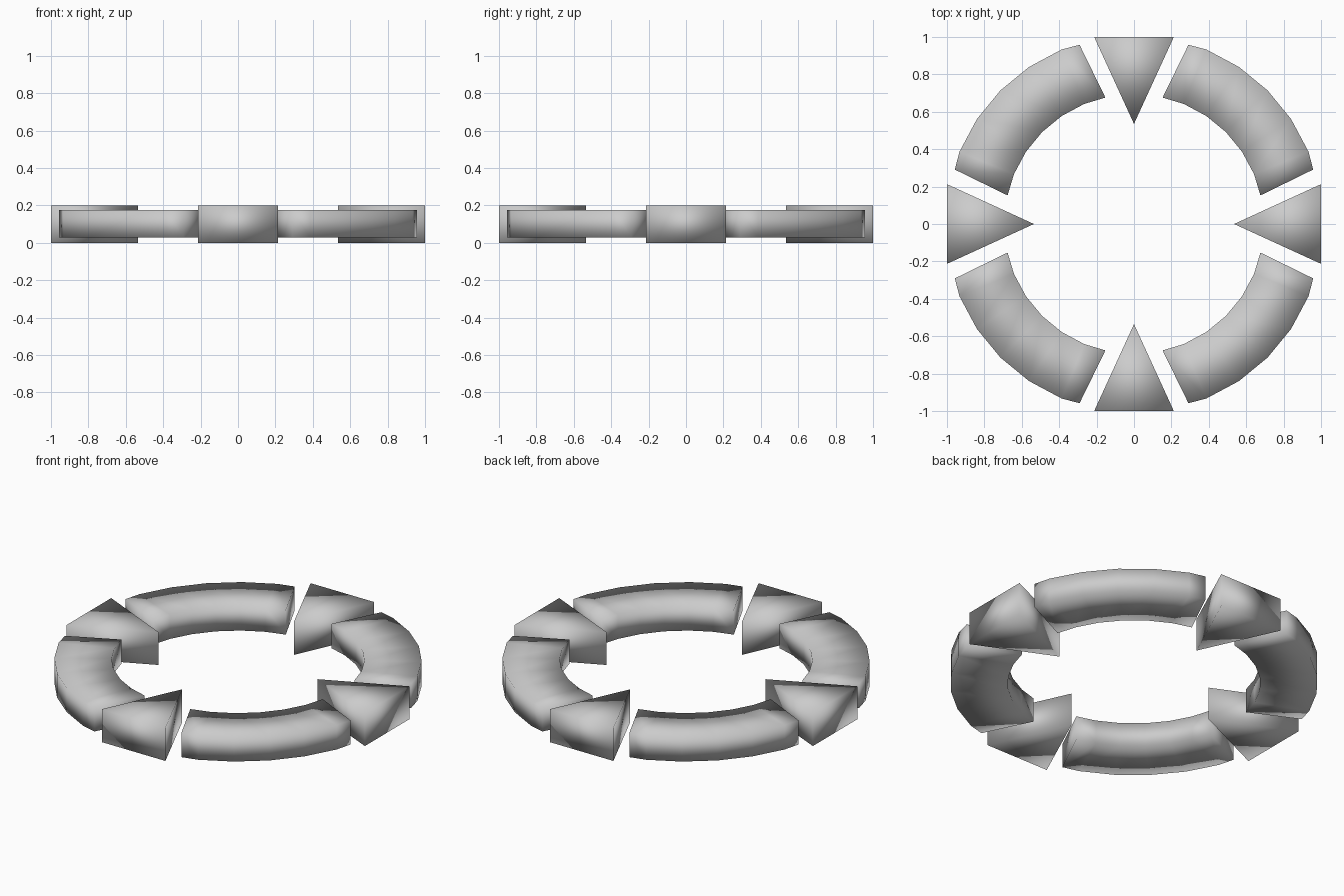
import bpy, bmesh
from math import radians, cos, sin, pi
from mathutils import Matrix

if "Cube" in bpy.data.objects:
    bpy.data.objects.remove(bpy.data.objects["Cube"])


def prism(name, rows, z0, z1, turn):
    """Upright solid from a strip of (inner, outer) plan points, turned about z."""
    bm = bmesh.new()
    for a, b in zip(rows, rows[1:]):
        outline = [a[0], b[0], b[1], a[1]]
        low = [bm.verts.new((x, y, z0)) for x, y in outline]
        high = [bm.verts.new((x, y, z1)) for x, y in outline]
        bm.faces.new(low)
        bm.faces.new(high)
        # outer and inner walls
        for i, j in ((0, 1), (2, 3)):
            if outline[i] != outline[j]:
                bm.faces.new((low[i], low[j], high[j], high[i]))
        # end walls
        if a is rows[0] and a[0] != a[1]:
            bm.faces.new((low[3], low[0], high[0], high[3]))
        if b is rows[-1] and b[0] != b[1]:
            bm.faces.new((low[1], low[2], high[2], high[1]))
    finish(bm, name, turn)


def finish(bm, name, turn):
    bmesh.ops.remove_doubles(bm, verts=bm.verts, dist=1e-5)
    bmesh.ops.recalc_face_normals(bm, faces=bm.faces)
    bm.transform(Matrix.Rotation(turn, 4, 'Z'))
    for f in bm.faces:
        f.smooth = True
    me = bpy.data.meshes.new(name)
    bm.to_mesh(me)
    bm.free()
    ob = bpy.data.objects.new(name, me)
    bpy.context.collection.objects.link(ob)


def wedge(name, turn):
    """Triangular marker pointing at the centre."""
    bm = bmesh.new()
    plan = [(0.535, 0), (1.0, -0.213), (1.0, 0.213)]
    face = bm.faces.new([bm.verts.new((x, y, 0)) for x, y in plan])
    ext = bmesh.ops.extrude_face_region(bm, geom=[face])
    top = [v for v in ext['geom'] if isinstance(v, bmesh.types.BMVert)]
    bmesh.ops.translate(bm, verts=top, vec=(0, 0, 0.2))
    finish(bm, name, turn)


# Arc plan: 32-sided ring with slanted ends beside the wedges
R_IN, R_OUT = 0.695, 1.01
rows = [((0.676, 0.153), (0.958, 0.291))]
for k in range(2, 7):
    c, s = cos(radians(11.25 * k)), sin(radians(11.25 * k))
    rows.append(((R_IN * c, R_IN * s), (R_OUT * c, R_OUT * s)))
rows.append(((0.153, 0.676), (0.291, 0.958)))

for i in range(4):
    prism(f"ring_segment_{i + 1}", rows, 0.028, 0.175, i * pi / 2)
    wedge(f"pointer_wedge_{i + 1}", i * pi / 2)
